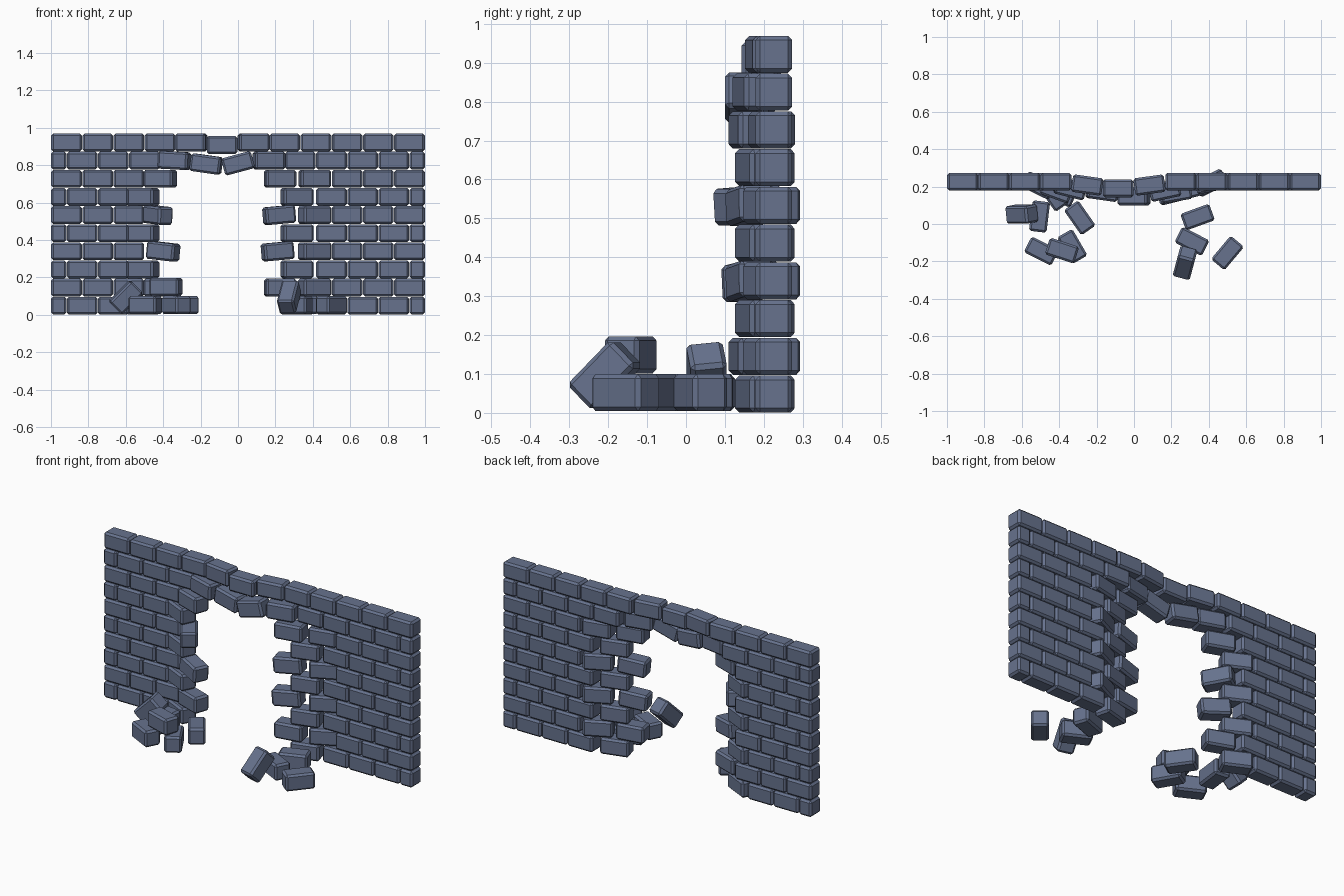
import bpy, bmesh
from math import radians
from mathutils import Vector

default = bpy.data.objects.get("Cube")
if default:
    bpy.data.objects.remove(default, do_unlink=True)

# Slate stone
stone = bpy.data.materials.new("slate_blue_stone")
stone.use_nodes = True
colour = (0.135, 0.17, 0.27, 1)
stone.diffuse_color = colour
stone.node_tree.nodes["Principled BSDF"].inputs["Base Color"].default_value = colour

PITCH = 1 / 6       # brick spacing along a course
COURSE = 0.097      # course height
DEPTH = 0.094
HEIGHT = 0.095
LENGTH = 0.164
WALL_Y = 0.226


def brick_mesh(name, length):
    """Block with a single flat chamfer on every edge."""
    bm = bmesh.new()
    bmesh.ops.create_cube(bm, size=1)
    bmesh.ops.scale(bm, vec=Vector((length, DEPTH, HEIGHT)), verts=bm.verts)
    bmesh.ops.bevel(bm, geom=bm.edges[:], offset=0.011, segments=1, affect='EDGES')
    mesh = bpy.data.meshes.new(name)
    bm.to_mesh(mesh)
    bm.free()
    mesh.materials.append(stone)
    return mesh


full = brick_mesh("full_brick", LENGTH)
half = brick_mesh("half_brick", LENGTH / 2)


def brick(name, x, y, z, yaw=0, tilt=0, roll=0, mesh=full):
    obj = bpy.data.objects.new(name, mesh)
    obj.location = (x, y, z)
    obj.rotation_euler = (radians(roll), radians(tilt), radians(yaw))
    bpy.context.collection.objects.link(obj)


def course_z(row):
    return (row + 0.5) * COURSE


# Intact masonry in running bond, leaving the breach open
for row in range(10):
    z = course_z(row)
    if row % 2:
        centres = [-1 + (i + 0.5) * PITCH for i in range(12)]
        left_end, right_end = (-0.34, 0.16) if row == 9 else (-0.5, 0.5)
    else:
        centres = [-1 + (i + 1) * PITCH for i in range(11)]
        left_end, right_end = (-0.41, 0.24) if row == 8 else (-0.58, 0.41)
        for side in (-1, 1):
            brick("end_half_brick", side * (1 - PITCH / 4), WALL_Y, z, mesh=half)
    for x in centres:
        if x < left_end or x > right_end:
            brick("wall_brick", x, WALL_Y, z)

# Twisted bricks along the sides of the breach
for row in (0, 2, 4, 6):
    brick("left_jamb_brick", -0.51, 0.206, course_z(row), -26)
    brick("right_jamb_brick", 0.315, 0.19, course_z(row), 15)
for row in (1, 3, 5, 7):
    yaw = 12 if row == 7 else 26
    brick("right_jamb_brick", 0.41, 0.22, course_z(row), yaw)

# Loose bricks jutting into the breach: row, x, y, yaw, tilt
for row, x, y, yaw, tilt in [
    (1, -0.415, 0.18, -20, 0), (3, -0.40, 0.165, -25, 6),
    (5, -0.43, 0.16, -55, 4), (7, -0.415, 0.18, -20, 0),
    (1, 0.225, 0.168, 10, 0), (3, 0.212, 0.165, 14, -5),
    (5, 0.22, 0.165, 14, -5), (7, 0.225, 0.168, 10, 0),
]:
    brick("jutting_brick", x, y, course_z(row), yaw, tilt)

# Sagging arch over the breach: x, y, z, yaw, tilt
for x, y, z, yaw, tilt in [
    (-0.34, 0.19, 0.825, -14, 3), (-0.17, 0.175, 0.806, -8, 8),
    (0.0, 0.147, 0.81, 0, -15), (0.165, 0.18, 0.825, 12, 0),
    (-0.25, 0.208, course_z(9), -8, 0), (-0.085, 0.19, 0.908, 0, 0),
    (0.083, 0.208, course_z(9), 8, 0),
]:
    brick("arch_brick", x, y, z, yaw, tilt)

# Rubble lying flat in front: x, y, yaw
for x, y, yaw in [
    (-0.505, 0.04, 83), (-0.29, 0.033, -55), (-0.495, -0.145, -27),
    (-0.33, -0.12, -60), (0.34, 0.037, 20), (0.5, -0.155, 50),
    (0.31, -0.093, -27),
]:
    brick("fallen_brick", x, y, 0.052, yaw)

# Rubble stacked on or leaning against other pieces
brick("stacked_brick", -0.385, -0.142, 0.149, -18)
brick("leaning_left_brick", -0.6, 0.053, 0.095, 0, -45, 8)
brick("leaning_right_brick", 0.273, -0.208, 0.097, 75, -45)
